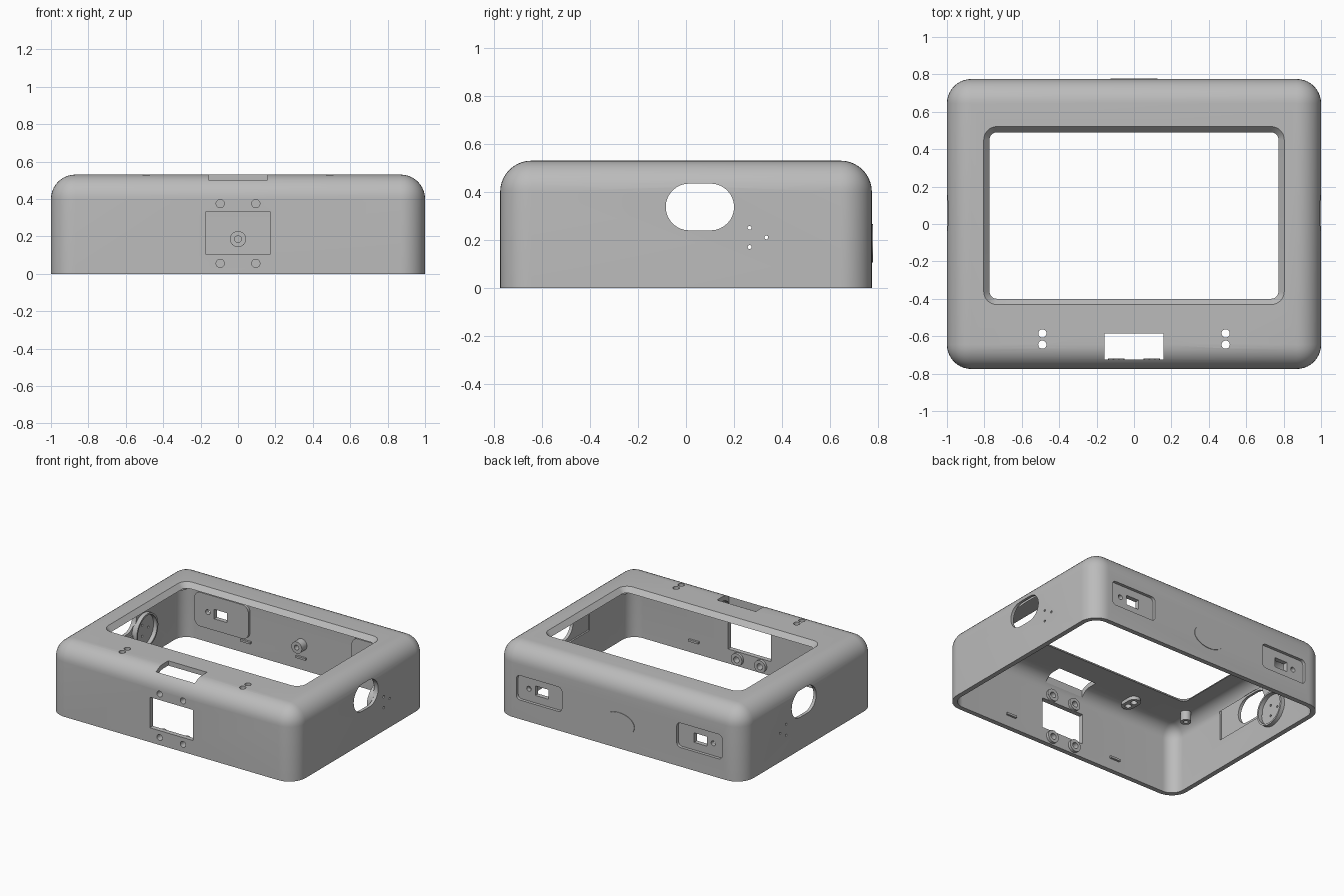
import bpy, bmesh
from math import cos, sin, pi

if "Cube" in bpy.data.objects:
    bpy.data.objects.remove(bpy.data.objects["Cube"], do_unlink=True)

grey = bpy.data.materials.new("matte grey plastic")
grey.use_nodes = True
grey.diffuse_color = (0.5, 0.5, 0.5, 1)
grey.node_tree.nodes["Principled BSDF"].inputs["Base Color"].default_value = (0.5, 0.5, 0.5, 1)

cutters = bpy.data.collections.new("cutters")
bpy.context.scene.collection.children.link(cutters)
parts = []

WALL = 0.035
HX, HY, TOP, R = 1.0, 0.775, 0.53, 0.13
IX, IY, IZ = HX - WALL, HY - WALL, TOP - WALL


def finish(name, bm, cutter):
    bmesh.ops.recalc_face_normals(bm, faces=bm.faces)
    mesh = bpy.data.meshes.new(name)
    bm.to_mesh(mesh)
    bm.free()
    mesh.materials.append(grey)
    ob = bpy.data.objects.new(name, mesh)
    if cutter:
        ob.hide_render = True
        cutters.objects.link(ob)
    else:
        bpy.context.collection.objects.link(ob)
        parts.append(ob)
    return ob


def outline(w, h, r, seg=8):
    """Rounded rectangle; a circle when r is half of both sides."""
    pts = []
    for k, (sx, sy) in enumerate([(1, 1), (-1, 1), (-1, -1), (1, -1)]):
        for i in range(seg + 1 if r else 1):
            a = (k + i / seg) * pi / 2
            p = (sx * (w / 2 - r) + r * cos(a), sy * (h / 2 - r) + r * sin(a))
            if not pts or abs(p[0] - pts[-1][0]) + abs(p[1] - pts[-1][1]) > 1e-5:
                pts.append(p)
    if abs(pts[0][0] - pts[-1][0]) + abs(pts[0][1] - pts[-1][1]) < 1e-5:
        pts.pop()
    return pts


def prism(name, axis, centre, size, r, span, cutter=False, grow=0, stretch=1):
    """Extrude a rounded rectangle along an axis; grow widens the far end."""
    place = {"x": lambda u, v, t: (t, u, v),
             "y": lambda u, v, t: (u, t, v),
             "z": lambda u, v, t: (u, v, t)}[axis]
    bm = bmesh.new()
    rings = []
    for t, g in zip(span, (0, grow)):
        pts = outline(size[0] + 2 * g, size[1] + 2 * g, r + g)
        rings.append([bm.verts.new(place(centre[0] + u, centre[1] + v * stretch, t))
                      for u, v in pts])
    n = len(rings[0])
    bm.faces.new(rings[0])
    bm.faces.new(rings[1])
    for i in range(n):
        j = (i + 1) % n
        bm.faces.new((rings[0][i], rings[0][j], rings[1][j], rings[1][i]))
    return finish(name, bm, cutter)


def disc(name, axis, centre, r, span, cutter=False, **kw):
    return prism(name, axis, centre, (2 * r, 2 * r), r, span, cutter, **kw)


def rounded_box(name, hx, hy, z0, z1, r, cutter=False):
    bm = bmesh.new()
    bmesh.ops.create_cube(bm, size=1)
    for v in bm.verts:
        v.co = (v.co.x * 2 * hx, v.co.y * 2 * hy, z1 if v.co.z > 0 else z0)
    edges = [e for e in bm.edges if max(v.co.z for v in e.verts) > z0 + 0.01]
    bmesh.ops.bevel(bm, geom=edges, offset=r, segments=10, profile=0.5, affect="EDGES")
    return finish(name, bm, cutter)


def boolean(ob, **operand):
    mod = ob.modifiers.new("cut", "BOOLEAN")
    mod.operation, mod.solver = "DIFFERENCE", "EXACT"
    for key, value in operand.items():
        setattr(mod, key, value)
    bpy.context.view_layer.update()
    deps = bpy.context.evaluated_depsgraph_get()
    mesh = bpy.data.meshes.new_from_object(ob.evaluated_get(deps))
    ob.modifiers.clear()
    ob.data = mesh


# Hollow shell, open at the bottom
shell = rounded_box("shell", HX, HY, 0, TOP, R)
cavity = rounded_box("cavity", IX, IY, -0.2, IZ, R - WALL, True)
boolean(shell, object=cavity)
bpy.data.objects.remove(cavity, do_unlink=True)

# Screen opening with sloped bezel
prism("screen_opening", "z", (0, 0.045), (1.545, 0.89), 0.04, (0.3, 0.7), True)
prism("screen_bezel", "z", (0, 0.045), (1.545, 0.89), 0.04, (0.495, 0.54), True, grow=0.04)

# Front window, top slot
prism("front_window", "y", (0, 0.218), (0.35, 0.225), 0, (-0.9, -0.65), True)
prism("top_slot", "z", (0, -0.655), (0.315, 0.14), 0, (0.36, 0.7), True)

# Screw holes and bosses around the front window
for x in (-0.095, 0.095):
    for z in (0.055, 0.375):
        disc("front_boss", "y", (x, z), 0.045, (-IY - 0.01, -IY + 0.02))
        disc("front_screw_hole", "y", (x, z), 0.022, (-0.9, -0.65), True)

# Boss and raised oval in the middle of the back
disc("back_boss", "y", (0, 0.185), 0.043, (IY - 0.06, IY + 0.01))
disc("back_boss_hole", "y", (0, 0.185), 0.018, (IY - 0.1, IY - 0.005), True)
disc("back_oval", "y", (0, 0.185), 0.125, (HY - 0.01, HY + 0.004), stretch=0.64)

for s, side in ((1, "left"), (-1, "right")):
    # Paired holes in the top with a pad beneath
    prism(side + "_top_pad", "z", (s * 0.49, -0.615), (0.09, 0.15), 0.045, (IZ - 0.025, IZ + 0.01))
    for y in (-0.585, -0.645):
        disc(side + "_top_hole", "z", (s * 0.49, y), 0.022, (0.36, 0.7), True)

    # Hanging screw posts beside the screen
    for y in (-0.5, 0.59):
        disc(side + "_post", "z", (s * 0.87, y), 0.036, (IZ - 0.07, IZ + 0.01))
        disc(side + "_post_hole", "z", (s * 0.87, y), 0.016, (IZ - 0.1, IZ - 0.005), True)

    # Connector recess in the back, with a thicker pad inside
    prism(side + "_back_pad", "y", (s * 0.64, 0.235), (0.44, 0.25), 0.05, (IY - 0.02, IY + 0.01))
    prism(side + "_back_recess", "y", (s * 0.652, 0.23), (0.37, 0.18), 0.03, (HY - 0.022, 0.9), True)
    prism(side + "_port", "y", (s * 0.645, 0.23), (0.105, 0.07), 0, (0.65, 0.9), True)
    disc(side + "_port_screw", "y", (s * 0.75, 0.23), 0.018, (0.65, 0.9), True)

    # Oblong side opening with a shallow recess on the inner wall
    ends = (s * 0.8, s * 1.1)
    prism(side + "_side_opening", "x", (0.058, 0.337), (0.285, 0.195), 0.0975, ends, True)
    prism(side + "_inner_recess", "x", (-0.04, 0.335), (0.44, 0.24), 0.0,
          (s * (IX - 0.005), s * (IX + 0.012)), True)

    # Speaker ring on the inner wall, with pin holes
    ring = disc(side + "_speaker_ring", "x", (0.285, 0.21), 0.125, (s * (IX - 0.03), s * (IX + 0.01)))
    bore = disc("bore", "x", (0.285, 0.21), 0.112, (s * 0.9, s * 1.1), True)
    boolean(ring, object=bore)
    bpy.data.objects.remove(bore, do_unlink=True)
    for y, z in ((0.265, 0.25), (0.265, 0.17), (0.335, 0.21)):
        disc(side + "_pin_hole", "x", (y, z), 0.008, ends, True)

    # Small snap ridges low on the walls
    for wall in (-1, 1):
        prism(side + "_ridge", "y", (s * 0.45, 0.09), (0.08, 0.015), 0,
              (wall * (IY - 0.015), wall * (IY + 0.01)))
prism("middle_ridge", "y", (0, 0.09), (0.08, 0.015), 0, (IY - 0.015, IY + 0.01))

# Cut every opening; the speaker rings stay whole in front of the side openings
for ob in parts:
    if "speaker" not in ob.name:
        boolean(ob, operand_type="COLLECTION", collection=cutters)
for ob in list(cutters.objects):
    bpy.data.objects.remove(ob, do_unlink=True)
bpy.data.collections.remove(cutters)

# Smooth the curves and keep the edges sharp
bpy.ops.object.select_all(action="DESELECT")
for ob in parts:
    ob.select_set(True)
bpy.context.view_layer.objects.active = shell
bpy.ops.object.shade_smooth_by_angle(angle=pi / 6)
